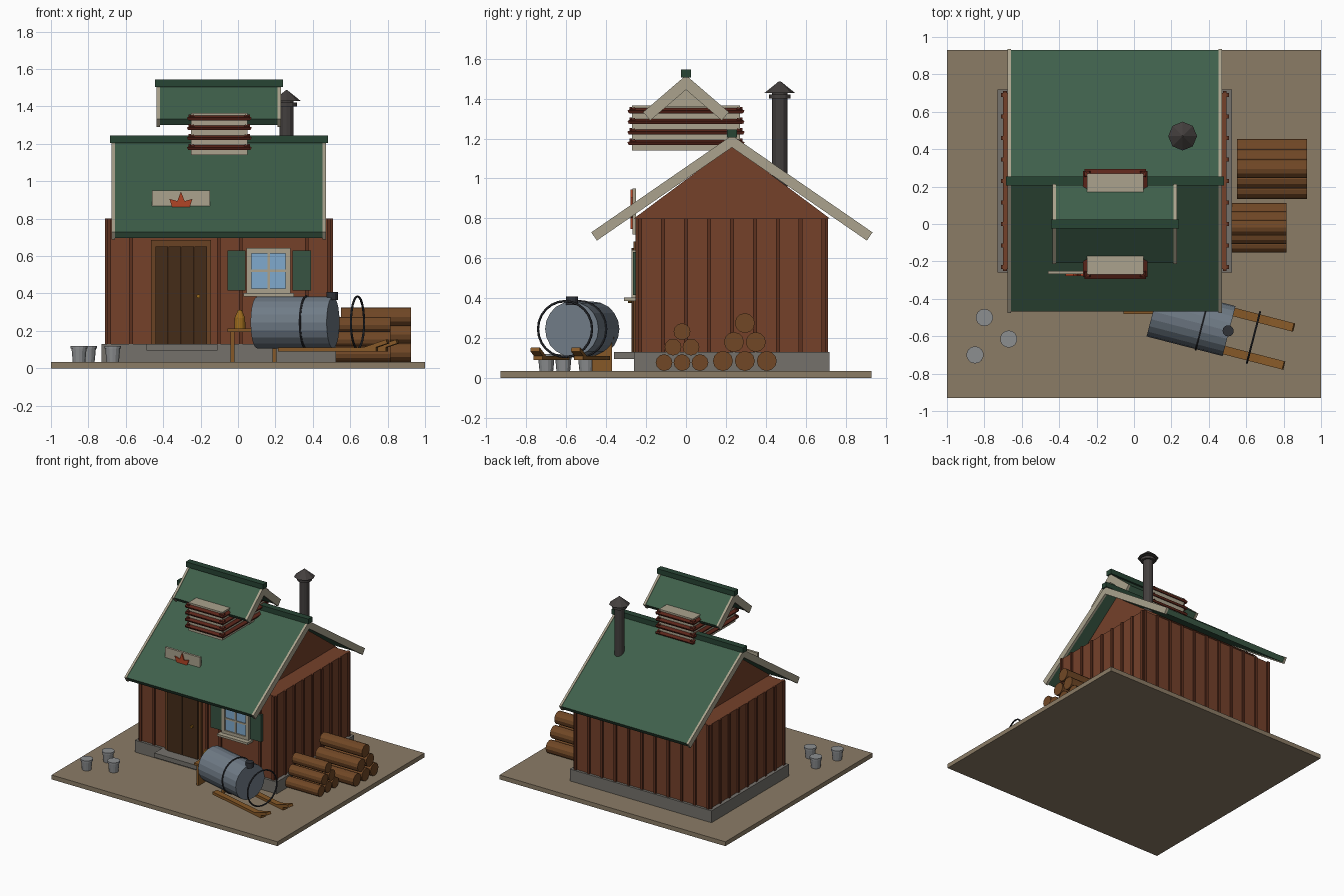
import bpy, bmesh, math
from mathutils import Vector, Matrix

if "Cube" in bpy.data.objects:
    bpy.data.objects.remove(bpy.data.objects["Cube"])

MATS = {}
PALETTE = dict(dirt='8a7b66', stone='74716b', red='74432e', batten='5e3424', green='41604c',
               darkgreen='2c4637', cream='a9a18c', slat='5c2a20', iron='454140', darkdoor='47301f',
               frame='694428', glass='7fa8cc', steel='6f7a85', band='33353a', wood='85592c',
               log='70492a', amber='9a6a22', leaf='b0472a', tin='8b8d8f', shutter='3a5444')


def paint(ob, key):
    if key not in MATS:
        h = PALETTE[key]
        m = bpy.data.materials.new(key)
        m.diffuse_color = [(int(h[i:i + 2], 16) / 255) ** 2.2 for i in (0, 2, 4)] + [1]
        m.use_nodes = True
        m.node_tree.nodes["Principled BSDF"].inputs["Base Color"].default_value = m.diffuse_color
        MATS[key] = m
    ob.data.materials.append(MATS[key])
    return ob


def finish(name, bm, key):
    bmesh.ops.recalc_face_normals(bm, faces=bm.faces)
    me = bpy.data.meshes.new(name)
    bm.to_mesh(me)
    bm.free()
    ob = bpy.data.objects.new(name, me)
    bpy.context.collection.objects.link(ob)
    return paint(ob, key)


def box(name, x, y, z, key, rot=None):
    """Box from (min, max) ranges, optionally turned about its own centre."""
    bm = bmesh.new()
    size = [r[1] - r[0] for r in (x, y, z)]
    bmesh.ops.create_cube(bm, size=1, matrix=Matrix.Diagonal((*size, 1)))
    ob = finish(name, bm, key)
    ob.location = [(r[0] + r[1]) / 2 for r in (x, y, z)]
    if rot:
        ob.rotation_euler = rot
    return ob


def prism(name, pts, axis, a, b, key):
    """Extrude a 2D profile: axis 'x' uses (y, z) points, axis 'y' uses (x, z)."""
    bm = bmesh.new()
    put = (lambda p: (a, p[0], p[1])) if axis == 'x' else (lambda p: (p[0], a, p[1]))
    f = bm.faces.new([bm.verts.new(put(p)) for p in pts])
    g = bmesh.ops.extrude_face_region(bm, geom=[f])
    d = (b - a, 0, 0) if axis == 'x' else (0, b - a, 0)
    bmesh.ops.translate(bm, vec=d, verts=[v for v in g['geom'] if isinstance(v, bmesh.types.BMVert)])
    return finish(name, bm, key)


def tube(name, p, q, r1, r2, key, n=16):
    """Cylinder or cone from point p to point q."""
    p, q = Vector(p), Vector(q)
    bm = bmesh.new()
    m = Matrix.Translation((p + q) / 2) @ (q - p).to_track_quat('Z', 'Y').to_matrix().to_4x4()
    bmesh.ops.create_cone(bm, cap_ends=True, segments=n, radius1=r1, radius2=r2,
                          depth=(q - p).length, matrix=m)
    return finish(name, bm, key)


def gable_roof(name, yc, top, half, m, t, x0, x1):
    """Chevron roof slab with cream barge boards and a ridge cap."""
    def chevron(t, drop, h):
        c = math.sqrt(1 + m * m)
        z = top - drop
        ex, ez = h, z - h * m
        ix, iz = h - t * m / c, ez - t / c
        return [(yc, z), (yc + ex, ez), (yc + ix, iz), (yc, z - t * c), (yc - ix, iz), (yc - ex, ez)]
    prism(name, chevron(t * .8, .004, half - .006), 'x', x0 + .01, x1 - .01, 'green')
    for side, a in (('left', x0), ('right', x1 - .018)):
        prism(f'{name}_barge_{side}', chevron(t, 0, half), 'x', a, a + .018, 'cream')
    box(name + '_ridge_cap', (x0 - .01, x1 + .01), (yc - .025, yc + .025), (top - .012, top + .028), 'darkgreen')


# ground, foundation, walls
box('ground_slab', (-1, 1), (-.93, .93), (0, .035), 'dirt')
box('foundation', (-.73, .525), (-.26, .72), (.03, .13), 'stone')
box('door_step', (-.49, -.11), (-.36, -.25), (.095, .13), 'stone')
X0, X1, Y0, Y1 = -.70, .495, -.24, .70
box('walls', (X0, X1), (Y0, Y1), (.13, .80), 'red')
for i in range(11):
    x = X0 + .01 + i * (X1 - X0 - .02) / 10
    for nm, y in (('front', Y0), ('back', Y1)):
        if nm == 'back' or not (-.46 < x < -.15 or .04 < x < .28):
            box(f'{nm}_batten', (x - .01, x + .01), (y - .012, y + .012), (.13, .80), 'batten')
for i in range(9):
    y = Y0 + .01 + i * (Y1 - Y0 - .02) / 8
    for nm, x in (('left', X0), ('right', X1)):
        box(f'{nm}_batten', (x - .012, x + .012), (y - .01, y + .01), (.13, .80), 'batten')
prism('gable', [(-.26, .8), (.72, .8), (.23, 1.165)], 'x', -.56, .36, 'red')
gable_roof('main_roof', .23, 1.216, .705, .69, .05, -.675, .47)

# cupola with louvres
box('cupola', (-.25, .05), (-.27, .27), (1.14, 1.365), 'cream')
for k in range(4):
    z = (1.342 - k * .053 - .008, 1.342 - k * .053 + .008)
    for s in (-1, 1):
        box('louvre_end', (-.265, .065), (s * .272 - .02, s * .272 + .02), z, 'slat', (s * -.45, 0, 0))
        cx = -.1 + s * .152
        box('louvre_side', (cx - .02, cx + .02), (-.283, .283), z, 'slat', (0, s * .45, 0))
prism('cupola_gable', [(-.13, 1.36), (.13, 1.36), (0, 1.465)], 'x', -.35, .15, 'cream')
gable_roof('cupola_roof', 0, 1.517, .215, .86, .055, -.435, .23)

# stove pipe
tube('stove_pipe', (.26, .47, .9), (.26, .47, 1.43), .038, .038, 'iron', 12)
tube('pipe_collar', (.26, .47, 1.40), (.26, .47, 1.42), .055, .055, 'iron', 12)
tube('pipe_cap', (.26, .47, 1.428), (.26, .47, 1.487), .077, .004, 'iron', 8)

# door
box('door_frame', (-.465, -.145), (-.262, -.235), (.13, .685), 'frame')
for i in range(4):
    x = -.44 + i * .069
    box('door_plank', (x, x + .066), (-.272, -.24), (.13, .65), 'darkdoor')
tube('door_knob', (-.212, -.272, .385), (-.212, -.29, .385), .01, .01, 'amber', 10)

# window and shutters
box('window_glass', (.06, .265), (-.262, -.235), (.41, .63), 'glass')
for x in (.045, .255):
    box('window_jamb', (x, x + .027), (-.272, -.235), (.40, .64), 'cream')
for z in (.40, .615):
    box('window_rail', (.045, .282), (-.272, -.235), (z, z + .027), 'cream')
box('window_mullion', (.157, .17), (-.268, -.24), (.41, .63), 'cream')
box('window_bar', (.06, .265), (-.268, -.24), (.515, .528), 'cream')
box('window_sill', (.03, .30), (-.31, -.235), (.385, .402), 'cream')
for x in (-.057, .292):
    box('shutter', (x, x + .097), (-.265, -.235), (.415, .63), 'shutter')

# sign with leaf emblem
box('sign_board', (-.46, -.15), (-.268, -.25), (.72, .95), 'cream')
leaf = []
for i in range(14):
    r = (.105, .06)[i % 2]
    a = math.pi / 2 + i * math.pi / 7
    leaf.append((-.305 + r * .75 * math.cos(a), .84 + r * math.sin(a)))
prism('sign_leaf', leaf, 'y', -.277, -.26, 'leaf')

# tank on sled runners
U, N, C = Vector((.968, -.25, 0)), Vector((.25, .968, 0)), Vector((.305, -.52, .245))
tube('tank', C - U * .21, C + U * .21, .138, .138, 'steel', 20)
for k, off in enumerate((.062, .345)):
    bpy.ops.mesh.primitive_torus_add(major_segments=24, minor_segments=6, major_radius=.14,
                                     minor_radius=.006, location=C + U * off,
                                     rotation=U.to_track_quat('Z', 'Y').to_euler())
    hoop = bpy.context.object
    hoop.name = f'tank_hoop_{k}'
    paint(hoop, 'band')
cap = C + U * .205
tube('tank_cap', cap + Vector((0, 0, .12)), cap + Vector((0, 0, .162)), .03, .03, 'band', 12)
for s in (-1, 1):
    yaw = math.atan2(U.y, U.x)
    for nm, along, length, z, pitch in (('runner', .21, .54, .1, 0), ('runner_tip', .475, .135, .122, -.32)):
        p = C + U * along + N * s * .105
        box(nm, (p.x - length / 2, p.x + length / 2), (p.y - .023, p.y + .023), (z - .011, z + .011),
            'wood', (0, pitch, yaw))

# bench with syrup jug
box('bench_top', (-.055, .22), (-.48, -.36), (.195, .212), 'wood')
for x in (-.04, .185):
    box('bench_leg', (x, x + .02), (-.47, -.37), (.035, .2), 'wood')
tube('jug_body', (.01, -.42, .21), (.01, -.42, .27), .03, .028, 'amber', 12)
tube('jug_neck', (.01, -.42, .27), (.01, -.42, .312), .028, .01, 'amber', 12)

# buckets
for x, y in ((-.85, -.70), (-.80, -.50), (-.67, -.615)):
    tube('bucket', (x, y, .03), (x, y, .115), .034, .042, 'tin', 14)
    tube('bucket_lid', (x, y, .105), (x, y, .12), .046, .046, 'tin', 14)

# log piles
for x0, x1, yc, r, z0, dy, dz in ((.55, .925, .295, .05, .085, .11, .095),
                                  (.52, .815, -.02, .042, .077, .09, .0775)):
    for row in range(3):
        for i in range(3 - row):
            y, z = yc + (i - (2 - row) / 2) * dy, z0 + row * dz
            tube('log', (x0, y, z), (x1, y, z), r, r, 'log', 12)
